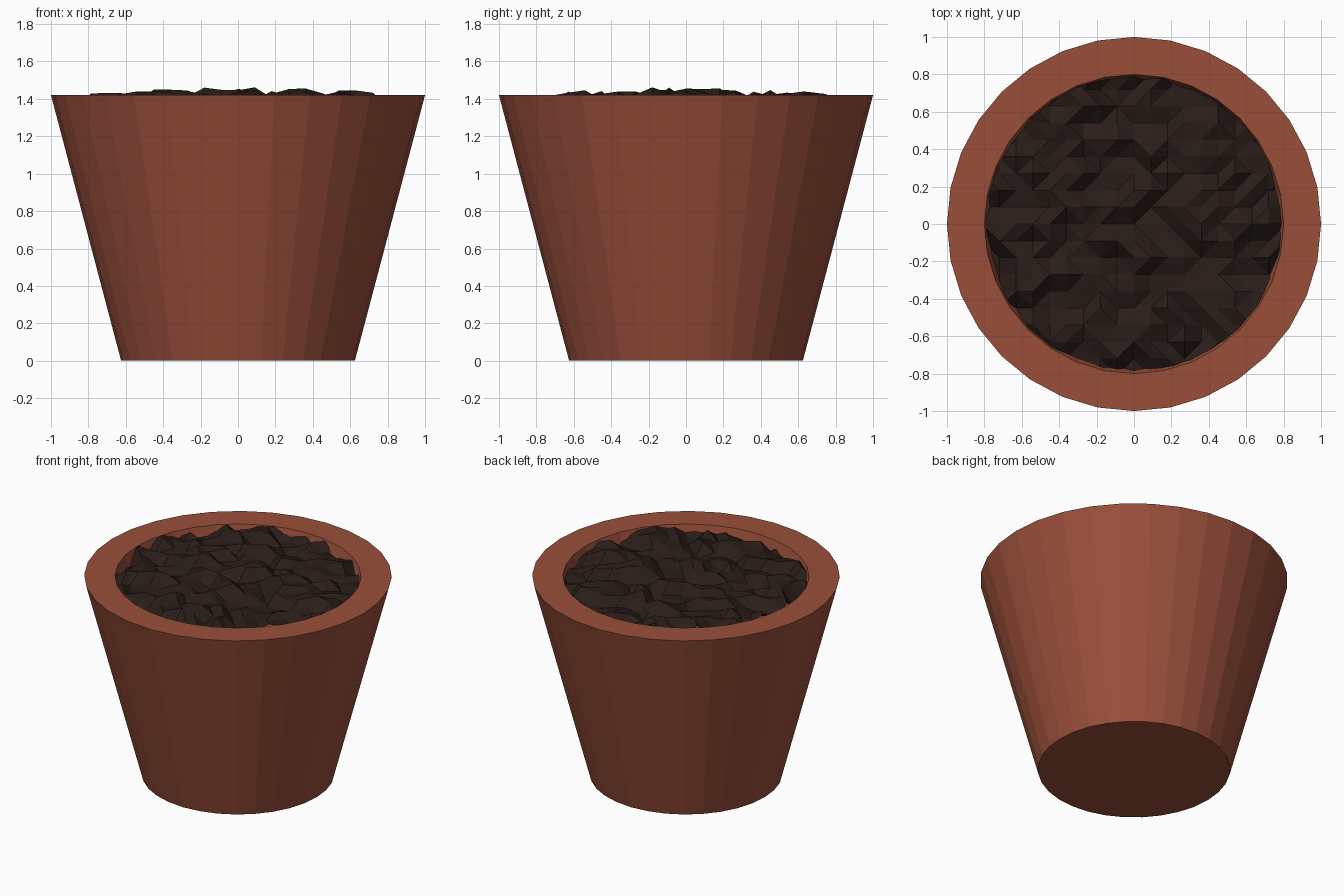
import bpy, bmesh, math, random
from mathutils import Vector

if "Cube" in bpy.data.objects:
    bpy.data.objects.remove(bpy.data.objects["Cube"])

random.seed(7)
SIDES, HEIGHT = 32, 1.42


def make_object(name, bm, color):
    bmesh.ops.recalc_face_normals(bm, faces=bm.faces)
    mesh = bpy.data.meshes.new(name)
    bm.to_mesh(mesh)
    bm.free()
    mat = bpy.data.materials.new(name + "_color")
    mat.diffuse_color = color
    mat.use_nodes = True
    mat.node_tree.nodes["Principled BSDF"].inputs["Base Color"].default_value = mat.diffuse_color
    mesh.materials.append(mat)
    obj = bpy.data.objects.new(name, mesh)
    bpy.context.collection.objects.link(obj)
    return obj


# Pot: tapered outer wall, flat rim and parallel inner wall
bm = bmesh.new()
profile = [(0.625, 0), (1.0, HEIGHT), (0.8, HEIGHT), (0.46, 0.13)]
rings = []
for r, z in profile:
    rings.append([bm.verts.new((r * math.cos(2 * math.pi * i / SIDES),
                                r * math.sin(2 * math.pi * i / SIDES), z))
                  for i in range(SIDES)])
for a, b in zip(rings, rings[1:]):
    for i in range(SIDES):
        j = (i + 1) % SIDES
        bm.faces.new((a[i], a[j], b[j], b[i]))
bm.faces.new(rings[0][::-1])
bm.faces.new(rings[-1])
make_object("pot", bm, (0.32, 0.078, 0.042, 1))

# Soil: bumpy low-poly grid trimmed to the round opening
bm = bmesh.new()
bmesh.ops.create_grid(bm, x_segments=18, y_segments=18, size=0.81)
for v in bm.verts:
    d = min(v.co.length / 0.8, 1)
    v.co.z = min(1.408 - 0.035 * d ** 3 + random.uniform(-0.05, 0.055), 1.462)
bmesh.ops.triangulate(bm, faces=bm.faces)
for i in range(SIDES):
    a = 2 * math.pi * (i + 0.5) / SIDES
    n = Vector((math.cos(a), math.sin(a), 0))
    bmesh.ops.bisect_plane(bm, geom=bm.verts[:] + bm.edges[:] + bm.faces[:],
                           plane_co=n * 0.787, plane_no=n, clear_outer=True)
soil = make_object("soil", bm, (0.022, 0.012, 0.009, 1))
